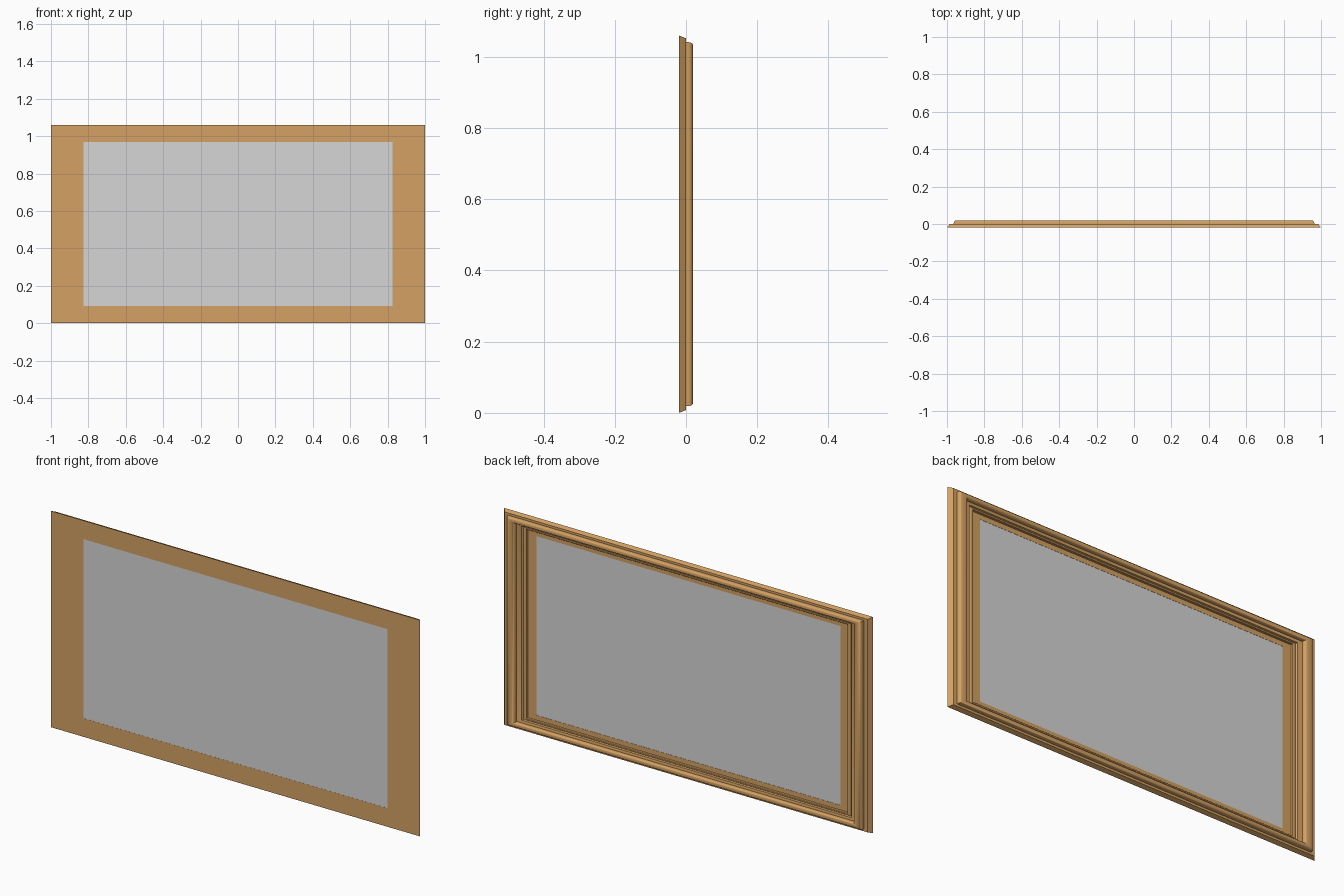
import bpy, bmesh, math

if "Cube" in bpy.data.objects:
    bpy.data.objects.remove(bpy.data.objects["Cube"])

HALF_W, HEIGHT, FRONT = 1.0, 1.06, -0.02
SQUASH = 0.52  # horizontal rails are about half as wide as the side rails


def material(name, rgb):
    m = bpy.data.materials.new(name)
    m.diffuse_color = (*rgb, 1)
    m.use_nodes = True
    m.node_tree.nodes["Principled BSDF"].inputs["Base Color"].default_value = m.diffuse_color
    return m


def corners(inset, y):
    x, z = HALF_W - inset, inset * SQUASH
    return [(-x, y, z), (x, y, z), (x, y, HEIGHT - z), (-x, y, HEIGHT - z)]


def finish(bm, name, mat):
    bmesh.ops.recalc_face_normals(bm, faces=bm.faces)
    me = bpy.data.meshes.new(name)
    bm.to_mesh(me)
    bm.free()
    ob = bpy.data.objects.new(name, me)
    bpy.context.collection.objects.link(ob)
    me.materials.append(mat)
    return ob


def bead(start, end, base, height, steps=12):
    """Rounded moulding: list of (inset, y) points."""
    mid, r = (start + end) / 2, (end - start) / 2
    pts = []
    for i in range(steps + 1):
        a = math.pi * (1 - i / steps)
        c, s = math.cos(a), max(0.0, math.sin(a))
        pts.append((mid + r * math.copysign(abs(c) ** 0.7, c),
                    base + height * s ** 0.7))
    return pts


wood = material("light wood", (0.66, 0.36, 0.125))
grey = material("grey panel", (0.67, 0.67, 0.67))

# Moulding section, swept round the mitred rectangle (inset from edge, depth)
profile = [(0, FRONT), (0.015, 0.0)]
profile += bead(0.036, 0.082, 0.0, 0.02)
profile += [(0.105, -0.003), (0.107, -0.009)]
profile += bead(0.111, 0.130, -0.012, 0.005, 6)
profile += [(0.130, -0.0185), (0.175, -0.0185), (0.175, FRONT)]

bm = bmesh.new()
rings = [[bm.verts.new(c) for c in corners(i, y)] for i, y in profile]
for k, a in enumerate(rings):
    b = rings[(k + 1) % len(rings)]
    for j in range(4):
        n = (j + 1) % 4
        bm.faces.new((a[j], a[n], b[n], b[j]))
frame = finish(bm, "frame", wood)
bpy.context.view_layer.objects.active = frame
frame.select_set(True)
bpy.ops.object.shade_smooth_by_angle(angle=math.radians(35))

# Flat picture panel filling the opening
bm = bmesh.new()
bm.faces.new([bm.verts.new(c) for c in corners(0.175, FRONT + 0.0005)])
finish(bm, "panel", grey)
